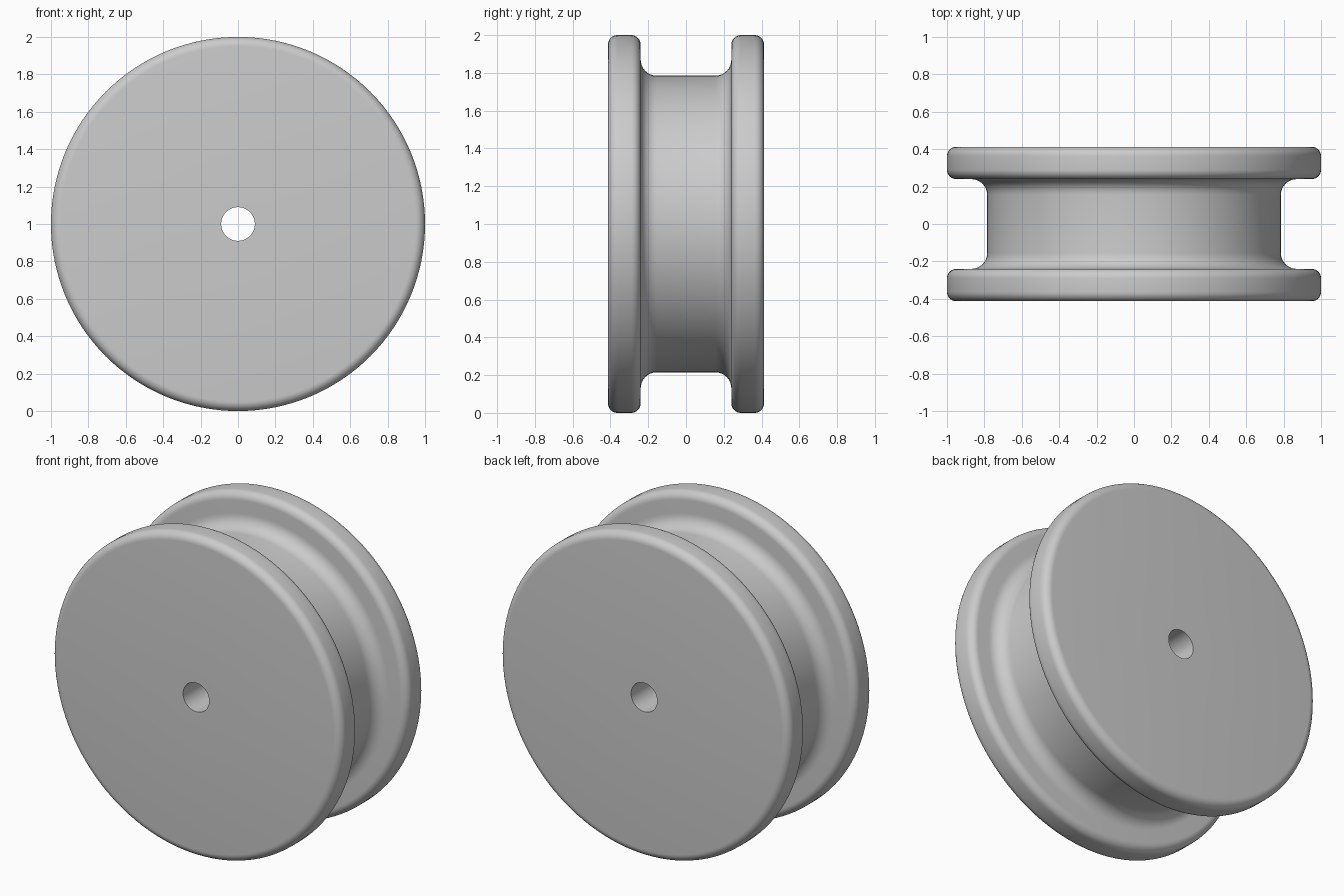
import bpy, bmesh
from math import sin, cos, pi, radians

cube = bpy.data.objects.get("Cube")
if cube:
    bpy.data.objects.remove(cube, do_unlink=True)

SEGMENTS = 128
RIM, CORE, BORE = 1.0, 0.785, 0.09
HALF, GROOVE = 0.413, 0.24
ROUND, FILLET = 0.05, 0.085

grey = bpy.data.materials.new("plain grey")
grey.use_nodes = True
colour = (0.6, 0.6, 0.6, 1)
grey.diffuse_color = colour
grey.node_tree.nodes["Principled BSDF"].inputs["Base Color"].default_value = colour


def arc(radius_at, y_at, size, start, end, steps=8):
    """Points (radius, y) along a circular corner, angles in degrees."""
    angles = [radians(start + (end - start) * i / steps) for i in range(steps + 1)]
    return [(radius_at + size * cos(a), y_at + size * sin(a)) for a in angles]


# Half profile from the bore to the groove, then mirrored across the middle
half = [(BORE, HALF)]
half += arc(RIM - ROUND, HALF - ROUND, ROUND, 90, 0)
half += arc(RIM - ROUND, GROOVE + ROUND, ROUND, 0, -90)
half += arc(CORE + FILLET, GROOVE - FILLET, FILLET, 90, 180)
profile = half + [(r, -y) for r, y in reversed(half)]

# Grooved wheel: the closed profile turned around its axle
bm = bmesh.new()
verts = [bm.verts.new((r, y, 0)) for r, y in profile]
edges = [bm.edges.new((verts[i - 1], verts[i])) for i in range(len(verts))]
bmesh.ops.spin(bm, geom=verts + edges, cent=(0, 0, 0), axis=(0, 1, 0),
               angle=2 * pi, steps=SEGMENTS, use_merge=True)
bmesh.ops.remove_doubles(bm, verts=bm.verts, dist=0.0001)
bmesh.ops.recalc_face_normals(bm, faces=bm.faces)
mesh = bpy.data.meshes.new("grooved_wheel")
bm.to_mesh(mesh)
bm.free()
mesh.materials.append(grey)

wheel = bpy.data.objects.new("grooved_wheel", mesh)
wheel.location.z = RIM
bpy.context.collection.objects.link(wheel)
bpy.ops.object.select_all(action="DESELECT")
wheel.select_set(True)
bpy.context.view_layer.objects.active = wheel
bpy.ops.object.shade_smooth_by_angle(angle=radians(30))
